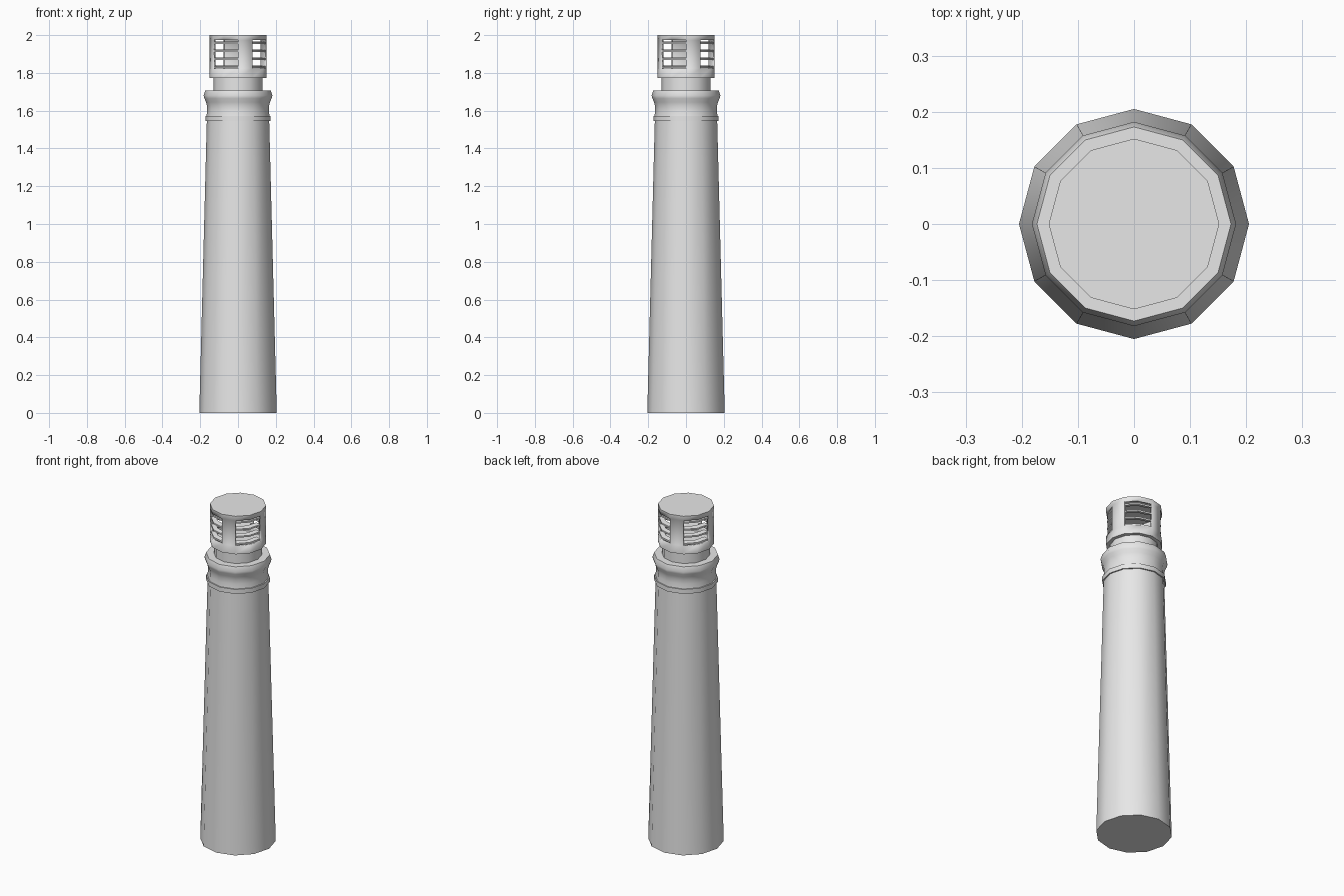
import bpy, bmesh
from math import cos, sin, pi, radians

SIDES = 12

cube = bpy.data.objects.get("Cube")
if cube:
    bpy.data.objects.remove(cube, do_unlink=True)

grey = bpy.data.materials.new("plain_grey")
grey.use_nodes = True
colour = (0.8, 0.8, 0.8, 1)
grey.diffuse_color = colour
grey.node_tree.nodes["Principled BSDF"].inputs["Base Color"].default_value = colour


def ring(bm, r, z):
    return [bm.verts.new((r * cos(2 * pi * i / SIDES), r * sin(2 * pi * i / SIDES), z))
            for i in range(SIDES)]


def finish(bm, name):
    bmesh.ops.recalc_face_normals(bm, faces=bm.faces[:])
    mesh = bpy.data.meshes.new(name)
    bm.to_mesh(mesh)
    bm.free()
    mesh.materials.append(grey)
    obj = bpy.data.objects.new(name, mesh)
    bpy.context.collection.objects.link(obj)
    bpy.ops.object.select_all(action="DESELECT")
    obj.select_set(True)
    bpy.context.view_layer.objects.active = obj
    bpy.ops.object.shade_smooth_by_angle(angle=radians(35))
    return obj


def turned(name, profile, is_open=lambda row, side: False):
    """Twelve-sided closed column through (radius, height) points."""
    bm = bmesh.new()
    rings = [ring(bm, r, z) for r, z in profile]
    for row, (low, high) in enumerate(zip(rings, rings[1:])):
        for i in range(SIDES):
            if not is_open(row, i):
                j = (i + 1) % SIDES
                bm.faces.new((low[i], low[j], high[j], high[i]))
    bm.faces.new(rings[0][::-1])
    bm.faces.new(rings[-1])
    return finish(bm, name)


# Tapered shaft, band, flared cornice and neck
turned("shaft", [(0.205, 0), (0.165, 1.55)])
turned("band", [(0.173, 1.546), (0.173, 1.573)])
turned("cornice", [(0.167, 1.57), (0.163, 1.60), (0.164, 1.625), (0.169, 1.645),
                   (0.178, 1.665), (0.182, 1.68), (0.173, 1.708)])
turned("neck", [(0.131, 1.70), (0.131, 1.78)])

# Hollow lantern: one pillar facet, then a window two facets wide
lantern = turned("lantern", [(0.152, 1.773), (0.152, 1.823), (0.152, 1.973), (0.152, 2)],
                 lambda row, side: row == 1 and side % 3 != 0)
wall = lantern.modifiers.new("wall", "SOLIDIFY")
wall.thickness = 0.012
wall.offset = -1
wall.use_even_offset = True

# Sloping slats that follow the window facets
bm = bmesh.new()
for k in range(4):
    z = 1.833 + k * 0.0425
    loops = [ring(bm, r, z + dz) for r, dz in
             ((0.12, -0.002), (0.146, -0.007), (0.146, 0.002), (0.12, 0.007))]
    for i in range(SIDES):
        if i % 3 == 0:
            continue
        j = (i + 1) % SIDES
        for a, b in zip(loops, loops[1:] + loops[:1]):
            bm.faces.new((a[i], a[j], b[j], b[i]))
        if i % 3 == 1:
            bm.faces.new([a[i] for a in loops])
        else:
            bm.faces.new([a[j] for a in loops])
bmesh.ops.delete(bm, geom=[v for v in bm.verts if not v.link_faces], context="VERTS")
finish(bm, "window_slats")
